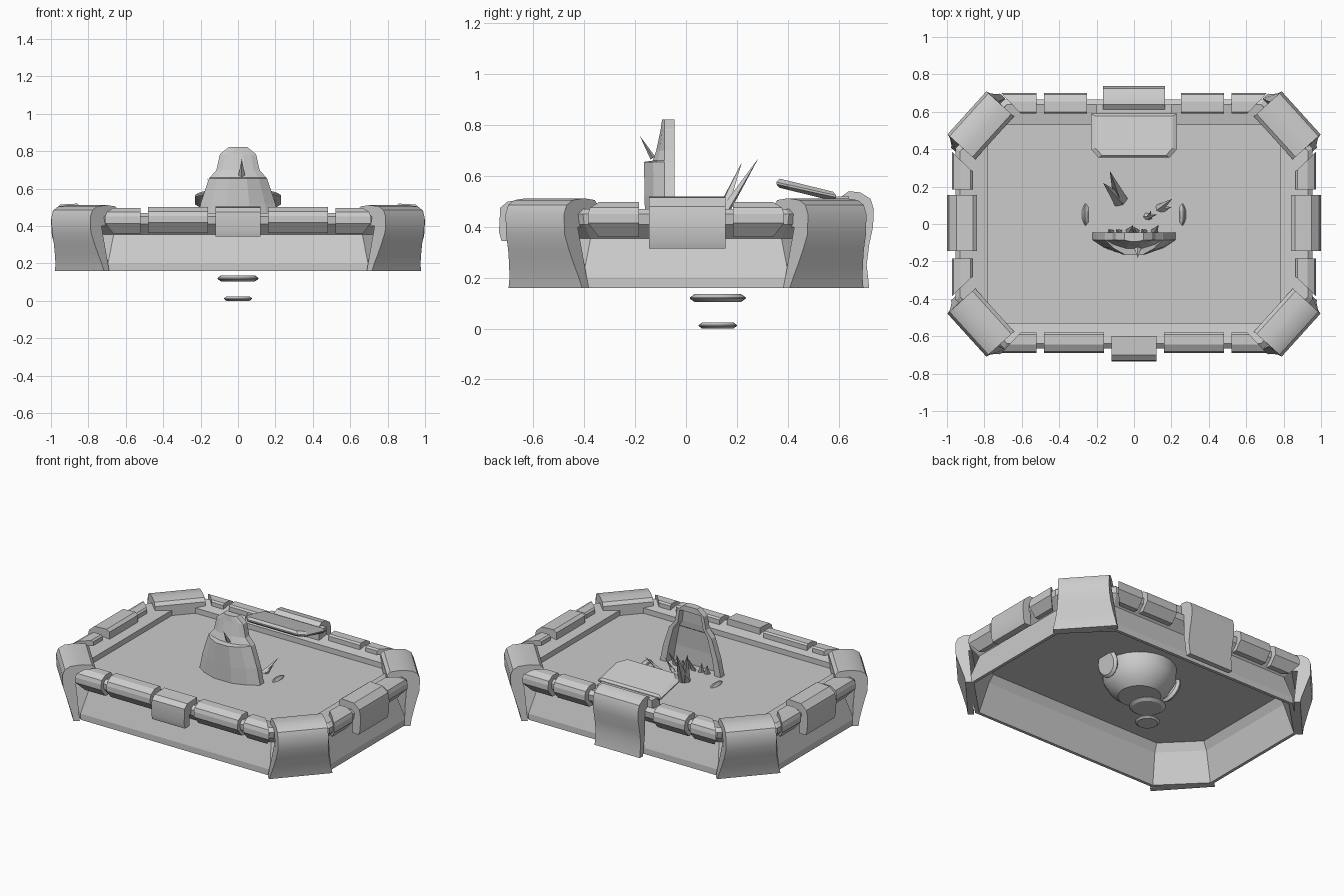
import bpy, bmesh, math, random
from mathutils import Vector, Matrix

if "Cube" in bpy.data.objects:
    bpy.data.objects.remove(bpy.data.objects["Cube"])

random.seed(4)


def finish(bm, name, smooth=None):
    bmesh.ops.remove_doubles(bm, verts=bm.verts, dist=1e-5)
    bmesh.ops.recalc_face_normals(bm, faces=bm.faces)
    me = bpy.data.meshes.new(name)
    bm.to_mesh(me)
    bm.free()
    ob = bpy.data.objects.new(name, me)
    bpy.context.collection.objects.link(ob)
    if smooth:
        bpy.ops.object.select_all(action='DESELECT')
        ob.select_set(True)
        bpy.context.view_layer.objects.active = ob
        bpy.ops.object.shade_smooth_by_angle(angle=math.radians(smooth))
    return ob


def loft(name, rings, smooth=None):
    """Skin closed rings of equal length and cap both ends."""
    bm = bmesh.new()
    vs = [[bm.verts.new(p) for p in r] for r in rings]
    n = len(vs[0])
    for a, b in zip(vs, vs[1:]):
        for i in range(n):
            bm.faces.new((a[i], a[(i + 1) % n], b[(i + 1) % n], b[i]))
    bm.faces.new(vs[0])
    bm.faces.new(vs[-1])
    return finish(bm, name, smooth)


def octagon(hx, hy, c, z):
    q = [(hx, hy - c), (hx - c, hy)]
    pts = q + [(-x, y) for x, y in reversed(q)]
    pts += [(-x, -y) for x, y in pts]
    return [(x, y, z) for x, y in pts]


def clamp(name, profile, half_width, origin, out):
    """Wrap-over clip: profile of (outward, z), width varying with height."""
    out = Vector((out[0], out[1], 0)).normalized()
    side = Vector((-out.y, out.x, 0))
    o = Vector((origin[0], origin[1], 0))
    rings = [[o + out * s + side * half_width(z) * k + Vector((0, 0, z)) for s, z in profile]
             for k in (-1, 1)]
    return loft(name, rings, 35)


def segment(name, out, edge, a, b, mitre=0, lift=0):
    """Rim tile along one wall from a to b, its far end mitred inward."""
    out = Vector((*out, 0))
    side = Vector((abs(out.y), abs(out.x), 0))
    prof = [(-.11, .41), (-.11, .487), (-.10, .497), (-.045, .497), (-.008, .475), (0, .45),
            (0, .415), (-.045, .36), (-.08, .36)]
    rings = [[out * (edge + s) + side * (t + m * s * math.copysign(1, b)) + Vector((0, 0, z + lift))
              for s, z in prof] for t, m in ((a, 0), (b, mitre))]
    return loft(name, rings)


def spike(name, base, tip, r, sides=4):
    base, tip = Vector(base), Vector(tip)
    d = tip - base
    bm = bmesh.new()
    bmesh.ops.create_cone(bm, cap_ends=True, segments=sides, radius1=r, radius2=0,
                          depth=d.length, matrix=Matrix.Translation((base + tip) / 2)
                          @ d.to_track_quat('Z', 'Y').to_matrix().to_4x4()
                          @ Matrix.Diagonal((1, .6, 1, 1)))
    return finish(bm, name)


def disc(name, centre, radius, t, axis=(0, 0, 1)):
    rot = Vector(axis).to_track_quat('Z', 'Y')
    rings = []
    for k, z in ((.82, -t), (1, -t * .15), (1, t * .15), (.82, t)):
        rings.append([Vector(centre) + rot @ Vector((radius * k * math.cos(a), radius * k * math.sin(a), z))
                      for a in [i * math.tau / 24 for i in range(24)]])
    return loft(name, rings, 25)


# Basin: raised floor, rim and flared skirt, open below
X, Y, C = .97, .68, .26
basin = [(.19, .15, .415, .02), (.19, .15, .45, .02), (.04, .04, .47, .25), (.015, .015, .45, .26),
         (.02, .02, .41, .26), (.075, .075, .355, .23), (.025, .025, .20, .25), (.025, .025, .16, .25),
         (.045, .045, .16, .245), (.10, .10, .35, .22), (.13, .13, .40, .20)]
loft("basin", [octagon(X - ox, Y - oy, c, z) for ox, oy, z, c in basin])

# Rounded wraps over the four corners
corner = [(0, .40), (0, .485), (.02, .505), (.08, .512), (.15, .505), (.185, .485), (.2, .45),
          (.197, .37), (.178, .31), (.16, .25), (.145, .20), (.138, .16), (.10, .16), (.11, .3), (.12, .40)]


def corner_width(z):
    return .155 if z > .37 else .155 + .04 * ((.37 - z) / .21) ** 1.5


for sx in (1, -1):
    for sy in (1, -1):
        clamp("corner_wrap", corner, corner_width, (.745 * sx, .46 * sy), (.74 * sx, .67 * sy))

# Rim tiles along all four walls
for sx in (1, -1):
    for sy, a in ((-1, .16), (1, .25)):
        e = .69 if sy < 0 else .70
        segment("rim_tile", (0, sy), e, sx * a, sx * .48, lift=.004)
        segment("rim_end_tile", (0, sy), e, sx * .52, sx * .71, .95)
        segment("rim_side_tile", (sx, 0), .973, sy * .185, sy * .385, .95)
    # Side clips
    clamp("side_clip", [(0, .44), (0, .505), (.02, .52), (.11, .515), (.15, .48), (.16, .43),
                        (.155, .345), (.145, .315), (.10, .315), (.10, .42)],
          lambda z: .15, (sx * .84, .005), (sx, 0))

# Front clip and taller back clip
clamp("front_clip", [(0, .44), (0, .505), (.10, .50), (.13, .475), (.135, .38), (.125, .345),
                     (.08, .345), (.08, .42)], lambda z: .12, (0, -.6), (0, -1))
clamp("back_clip", [(-.01, .45), (0, .515), (.035, .54), (.08, .535), (.12, .51), (.133, .47), (.13, .40),
                    (.115, .33), (.105, .25), (.115, .16), (.08, .16), (.06, .3), (.06, .45)],
      lambda z: .165, (0, .605), (0, 1))

# Tilted tray at the back, with its hinge
tray = []
for k, dz in ((.9, -.018), (1, -.004), (1, .004), (.9, .018)):
    pts = [(-.23, .59), (-.23, .40), (-.19, .355), (.19, .355), (.23, .40), (.23, .59)]
    tray.append([(x * k, .475 + (y - .475) * k, .545 - (y - .475) * .22 + dz) for x, y in pts])
loft("tray", tray)
loft("tray_hinge", [[(x, .56, .46), (x, .56, .51), (x, .58, .52), (x, .64, .52), (x, .64, .46)]
                    for x in (-.2, .2)])

# Standing faceted slab: bulged front, recessed back
slab = []
for z, w, f, r in ((.40, .225, -.16, -.10), (.52, .20, -.163, -.10), (.655, .155, -.165, -.09),
                   (.66, .15, -.13, -.085), (.70, .115, -.117, -.08), (.78, .098, -.1, -.075),
                   (.785, .096, -.099, -.046), (.822, .05, -.094, -.046)):
    half = [(w * .72, r), (w * .8, -.045), (w, -.045), (w, -.085),
            (w * .72, -.085 + (f + .085) * .55), (w * .3, f)]
    slab.append([(x, y, z) for x, y in half] + [(-x, y, z) for x, y in reversed(half)])
loft("standing_slab", slab)
spike("slab_thorn", (.02, -.13, .67), (.02, -.182, .758), .018)

# Shards behind the slab and on the floor
for b, t, r in [((-.07, .12, .41), (-.165, .22, .655), .04), ((-.07, .12, .41), (-.13, .285, .67), .04),
                ((.06, .04, .41), (.125, .05, .50), .02), ((.08, .03, .41), (.09, .07, .49), .018),
                ((.13, .08, .41), (.205, .135, .51), .025), ((.15, .08, .41), (.20, .09, .48), .02)]:
    spike("shard", b, t, r)
for i in range(6):
    x = -.12 + i * .045
    spike("base_shard", (x, -.05, .40), (x + random.uniform(-.03, .03), random.uniform(-.03, .0),
                                         random.uniform(.46, .52)), .025)

# Round underbody with side discs and two floating discs below
body = [[(r * math.cos(a), .05 + r * math.sin(a), z) for a in [i * math.tau / 24 for i in range(24)]]
        for z, r in ((.22, .13), (.26, .18), (.33, .22), (.405, .225))]
loft("underbody", body, 30)
for sx in (1, -1):
    disc("side_disc", (sx * .245, .05, .355), .085, .017, (sx, 0, -.25))
disc("upper_float_disc", (0, .125, .12), .11, .016)
disc("lower_float_disc", (0, .125, .012), .075, .012)
